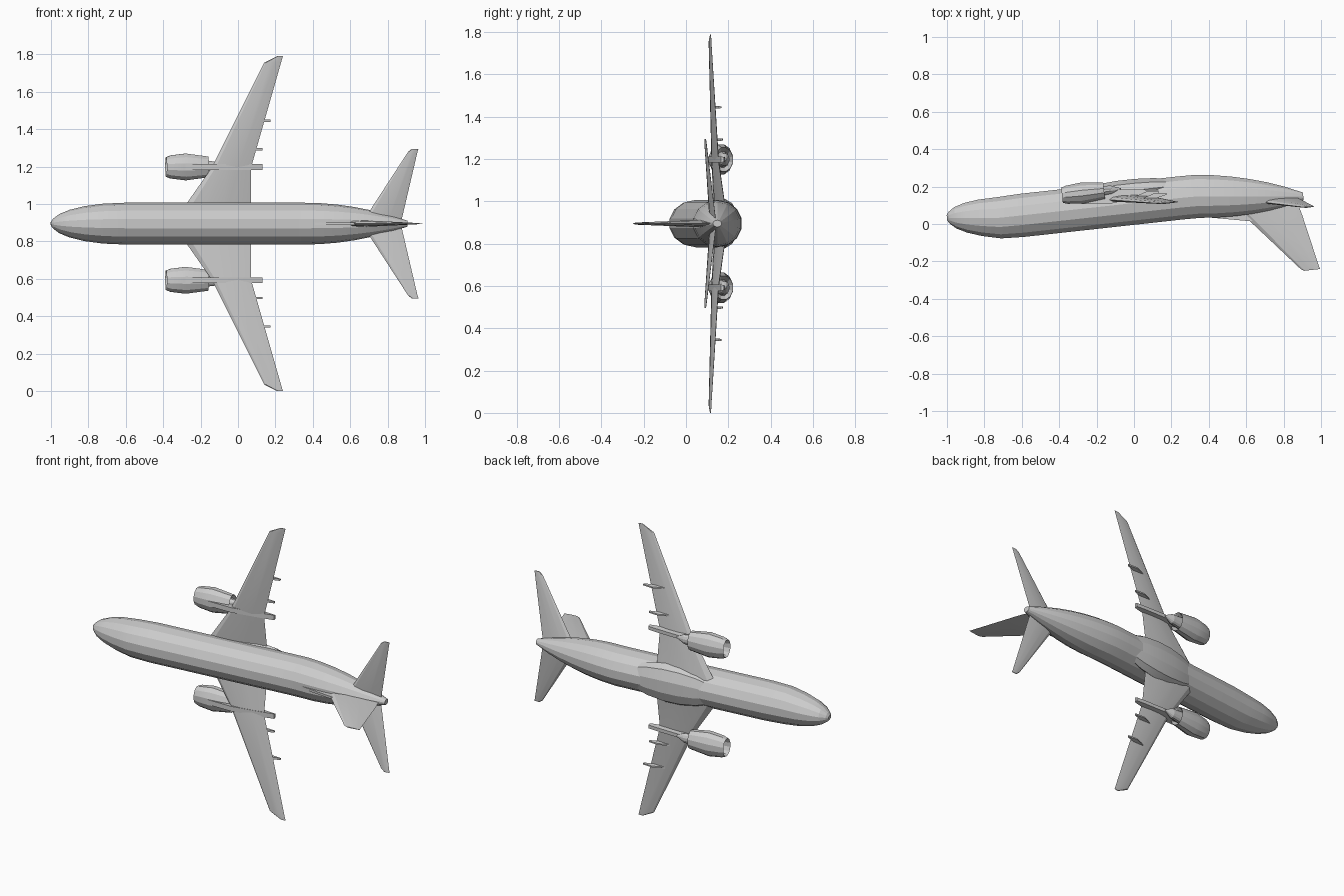
import bpy, bmesh, math

cube = bpy.data.objects.get("Cube")
if cube:
    bpy.data.objects.remove(cube)

MID = 0.895     # height of the symmetry plane; the wings span along z
SLOPE = 0.11    # how far the airframe leans towards +y along its length

grey = bpy.data.materials.new("light grey paint")
grey.use_nodes = True
grey.diffuse_color = (0.6, 0.6, 0.6, 1)
grey.node_tree.nodes["Principled BSDF"].inputs["Base Color"].default_value = grey.diffuse_color


def loft(name, rings, mirror=False):
    """Skin a row of closed rings, capped at both ends."""
    bm = bmesh.new()
    rows = [[bm.verts.new(point) for point in ring] for ring in rings]
    count = len(rows[0])
    for near, far in zip(rows, rows[1:]):
        for i in range(count):
            j = (i + 1) % count
            bm.faces.new((near[i], near[j], far[j], far[i]))
    bm.faces.new(rows[0])
    bm.faces.new(rows[-1])
    bmesh.ops.recalc_face_normals(bm, faces=bm.faces)
    mesh = bpy.data.meshes.new(name)
    bm.to_mesh(mesh)
    bm.free()
    mesh.materials.append(grey)
    part = bpy.data.objects.new(name, mesh)
    part.location.z = MID
    bpy.context.collection.objects.link(part)
    if mirror:
        modifier = part.modifiers.new("other side", 'MIRROR')
        modifier.use_axis = (False, False, True)
    bpy.ops.object.select_all(action='DESELECT')
    part.select_set(True)
    bpy.context.view_layer.objects.active = part
    bpy.ops.object.shade_smooth_by_angle(angle=math.radians(15))


def oval(x, y, deep, wide, span=0, sides=14):
    """Cross-section of a rounded body, leaning with the airframe."""
    ring = []
    for i in range(sides):
        angle = math.tau * (i + 0.5) / sides
        rise = deep * math.cos(angle)
        ring.append((x - SLOPE * rise, y + rise, span + wide * math.sin(angle)))
    return ring


def foil(front, back, y, span, thick, upright=False):
    """Streamlined profile from leading to trailing edge, blunt nose and sharp tail."""
    ring = []
    for i in range(10):
        angle = math.tau * i / 10
        along = (1 - math.cos(angle)) / 2
        bulge = thick * math.sin(angle) * (1 - 0.8 * along) * 0.75
        x = front + (back - front) * along
        lean = y + SLOPE * (x - front)
        ring.append((x, lean, bulge) if upright else (x, lean + bulge, span))
    return ring


def blade(name, span, half, outline, mirror=True):
    """Narrow body with a flat top, from rows of x, top, bottom."""
    loft(name, [[(x, top, span - half), (x, top, span + half),
                 (x, low, span + half * 0.7), (x, low, span - half * 0.7)]
                for x, top, low in outline], mirror)


# Fuselage: elliptical nose, straight cabin, tail that thins to a blunt end
def fuselage_ring(x):
    nose = min(1, (x + 1) / 0.4)
    tail = min(1, (0.95 - x) / 0.6)
    share = max(0.1, math.sqrt(1 - (1 - nose) ** 2) * (1 - (1 - tail) ** 2))
    centre = min(max(0.112 + SLOPE * x, 0.033), 0.148)
    return oval(x, centre, 0.118 * share ** 0.9, 0.112 * share)


nose_stations = [-1 + 0.4 * (i / 6) ** 2 for i in range(7)]
tail_stations = [0.25 + 0.655 * i / 7 for i in range(8)]
loft("fuselage", [fuselage_ring(x) for x in nose_stations + tail_stations])

# Belly fairing between the wing roots
fairing = []
for i in range(6):
    x = -0.29 + 0.1 * i
    share = math.sqrt(math.sin(math.pi * (i + 0.7) / 6.5))
    fairing.append(oval(x, 0.18 + SLOPE * x, 0.064 * share, 0.12 * share, sides=10))
loft("belly_fairing", fairing)

# Main wings, root to tip
loft("wings", [foil(-0.35, 0.07, 0.15, 0, 0.05),
               foil(-0.14, 0.07, 0.13, 0.3, 0.03),
               foil(0.14, 0.23, 0.11, 0.86, 0.01),
               foil(0.21, 0.24, 0.115, 0.895, 0.004)], mirror=True)

# Tailplanes
loft("tailplanes", [foil(0.66, 0.87, 0.12, 0, 0.025),
                    foil(0.91, 0.96, 0.09, 0.385, 0.01),
                    foil(0.93, 0.965, 0.09, 0.4, 0.005)], mirror=True)

# Upright fin and its forward fillet
loft("fin", [foil(0.54, 0.87, 0.09, 0, 0.035, upright=True),
             foil(0.62, 0.9, 0.015, 0, 0.03, upright=True),
             foil(0.89, 0.99, -0.24, 0, 0.01, upright=True),
             foil(0.91, 0.995, -0.25, 0, 0.005, upright=True)])
blade("fin_fillet", 0, 0.007, [(0.4, 0.035, 0.07), (0.62, 0.015, 0.1), (0.7, 0.03, 0.11)],
      mirror=False)

# Engines: intake, cowl, exhaust rim and core cone in one skin of x, radius
ENGINE = 0.303
cowl = [(-0.31, 0.005), (-0.28, 0.035), (-0.37, 0.037), (-0.385, 0.042), (-0.36, 0.05),
        (-0.28, 0.058), (-0.16, 0.045), (-0.2, 0.03), (-0.12, 0.023), (-0.07, 0.003)]
loft("engines", [oval(x, 0.196 + SLOPE * x, radius, radius * 1.28, ENGINE, sides=12)
                 for x, radius in cowl], mirror=True)

# Pylons carry the engines and run on past the trailing edge
blade("pylons", ENGINE, 0.015, [(-0.28, 0.107, 0.13), (-0.12, 0.11, 0.185),
                                (0.07, 0.15, 0.183), (0.13, 0.165, 0.18)])

# Flap track fairings
for name, span, x, y in (("inner_flap_fairings", 0.397, 0.13, 0.165),
                         ("outer_flap_fairings", 0.55, 0.175, 0.157)):
    blade(name, span, 0.006, [(x - 0.13, y - 0.03, y - 0.02),
                              (x - 0.06, y - 0.02, y + 0.01), (x, y, y + 0.008)])
